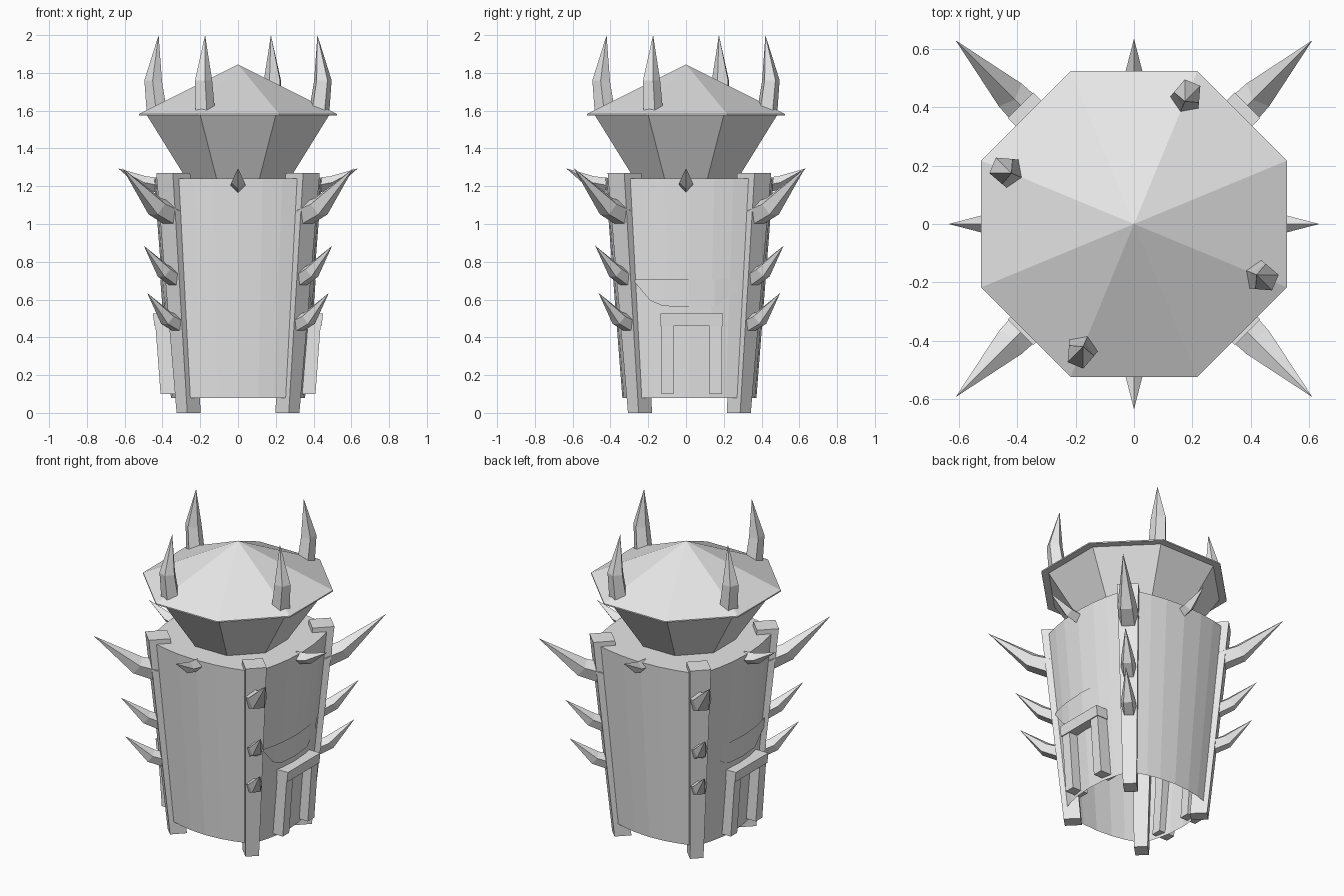
import bpy, bmesh, math
from mathutils import Vector

cube = bpy.data.objects.get("Cube")
if cube:
    bpy.data.objects.remove(cube, do_unlink=True)

stone = bpy.data.materials.new("plain_grey")
stone.use_nodes = True
GREY = (0.8, 0.8, 0.8, 1)
stone.diffuse_color = GREY
stone.node_tree.nodes["Principled BSDF"].inputs["Base Color"].default_value = GREY
BODY_Y = 0.018  # the tower body sits slightly behind the roof axis


def finish(name, bm, normals=True):
    if normals:
        bmesh.ops.recalc_face_normals(bm, faces=bm.faces)
    mesh = bpy.data.meshes.new(name)
    bm.to_mesh(mesh)
    bm.free()
    mesh.materials.append(stone)
    obj = bpy.data.objects.new(name, mesh)
    bpy.context.collection.objects.link(obj)
    return obj


def skin(name, rings, cap_start=True, shift=0.0):
    """Bridge rings of points; a ring of one point becomes a tip."""
    bm = bmesh.new()
    loops = [[bm.verts.new(p) for p in ring] for ring in rings]
    for a, b in zip(loops, loops[1:]):
        n = max(len(a), len(b))
        for i in range(n):
            j = (i + 1) % n
            quad = [a[i % len(a)], a[j % len(a)], b[j % len(b)], b[i % len(b)]]
            bm.faces.new(list(dict.fromkeys(quad)))
    if cap_start:
        bm.faces.new(loops[0])
    if len(loops[-1]) > 2:
        bm.faces.new(loops[-1])
    finish(name, bm).location.y = shift


def octagon(radius, z):
    angles = [math.pi / 8 + math.tau * i / 8 for i in range(8)]
    return [(radius * math.cos(a), radius * math.sin(a), z) for a in angles]


def place(angle, out, side, z):
    """Point given by distance outward and sideways at a compass angle."""
    c, s = math.cos(angle), math.sin(angle)
    return (out * c - side * s, out * s + side * c, z)


def spike(name, angle, path, sides, shift=0.0):
    """Bent horn along (out, z, radius) stations."""
    rings = []
    for i, (out, z, rad) in enumerate(path):
        if rad == 0:
            rings.append([place(angle, out, 0, z)])
            continue
        prev, nxt = path[max(i - 1, 0)], path[i + 1]
        d = Vector((nxt[0] - prev[0], nxt[1] - prev[1])).normalized()
        pts = []
        for k in range(sides):
            t = math.tau * k / sides
            u, v = rad * math.cos(t), rad * math.sin(t)
            pts.append(place(angle, out - d.y * u, v, z + d.x * u))
        rings.append(pts)
    skin(name, rings, shift=shift)


def panel(z):
    """Half width, edge distance and middle distance of a bowed wall panel."""
    t = (z - 0.08) / 1.16
    return 0.255 + 0.058 * t, 0.31 + 0.09 * t, 0.355 + 0.09 * t


def wall_out(z, side):
    half, edge, middle = panel(z)
    return middle - (middle - edge) * (side / half) ** 2


# Tower wall of four bowed, flared panels, open underneath
wall = []
for z in (0.08, 1.24):
    half = panel(z)[0]
    wall.append([place(n * math.pi / 2, wall_out(z, f * half), f * half, z)
                 for n in range(4) for f in (-1, -0.75, -0.42, 0, 0.42, 0.75, 1)])
skin("tower_wall", wall, cap_start=False, shift=BODY_Y)

# Flared upper storey and pointed roof
skin("upper_storey", [octagon(0.29, 1.23), octagon(0.525, 1.58)])
skin("roof", [octagon(0.567, 1.575), octagon(0.567, 1.583), [(0, 0, 1.845)]])

# Four leaning corner posts, each with three spikes
for n in range(4):
    angle = math.pi / 4 + n * math.pi / 2
    rings = []
    for z, inner, outer, half in ((0, 0.32, 0.42, 0.04), (1.27, 0.42, 0.55, 0.062)):
        rings.append([place(angle, inner, -half, z), place(angle, outer, -half, z),
                      place(angle, outer, half, z), place(angle, inner, half, z)])
    skin(f"corner_post_{n + 1}", rings, shift=BODY_Y)
    spike(f"post_spike_upper_{n + 1}", angle,
          [(0.5, 1.05, 0.065), (0.61, 1.09, 0.058), (0.865, 1.295, 0)], 5, BODY_Y)
    spike(f"post_spike_middle_{n + 1}", angle,
          [(0.47, 0.71, 0.047), (0.555, 0.75, 0.043), (0.705, 0.885, 0)], 5, BODY_Y)
    spike(f"post_spike_lower_{n + 1}", angle,
          [(0.45, 0.47, 0.047), (0.53, 0.5, 0.043), (0.68, 0.635, 0)], 5, BODY_Y)

# Small wall spikes and roof horns
for n in range(4):
    angle = n * math.pi / 2
    spike(f"wall_spike_{n + 1}", angle,
          [(0.42, 1.205, 0.04), (0.5, 1.22, 0.035), (0.635, 1.295, 0)], 4)
    spike(f"roof_horn_{n + 1}", angle + math.radians(67.5),
          [(0.465, 1.6, 0.056), (0.485, 1.76, 0.049), (0.455, 2.0, 0)], 5)

# A doorway on each flank: two jambs, a lintel and a draped plate above
for label, angle in (("left", 0), ("right", math.pi)):
    def bar(name, low, high, side0, side1):
        rings = []
        for z, inner, outer in (low, high):
            rings.append([place(angle, inner, side0, z), place(angle, outer, side0, z),
                          place(angle, outer, side1, z), place(angle, inner, side1, z)])
        skin(f"{label}_{name}", rings)

    bar("door_jamb_a", (0.1, 0.3, 0.41), (0.46, 0.325, 0.437), -0.13, -0.065)
    bar("door_jamb_b", (0.1, 0.3, 0.41), (0.46, 0.325, 0.437), 0.125, 0.19)
    bar("door_lintel", (0.46, 0.325, 0.443), (0.525, 0.33, 0.45), -0.135, 0.195)

    bm = bmesh.new()
    columns = []
    for side, low in ((-0.27, 0.69), (-0.19, 0.595), (-0.12, 0.565),
                      (0.015, 0.563), (0.15, 0.565), (0.27, 0.64)):
        column = []
        for z in (low, 0.705):
            column.append(bm.verts.new(place(angle, wall_out(z, side) + 0.008, side, z)))
        columns.append(column)
    for a, b in zip(columns, columns[1:]):
        bm.faces.new((a[0], b[0], b[1], a[1]))
    finish(f"{label}_door_drape", bm, normals=False)
